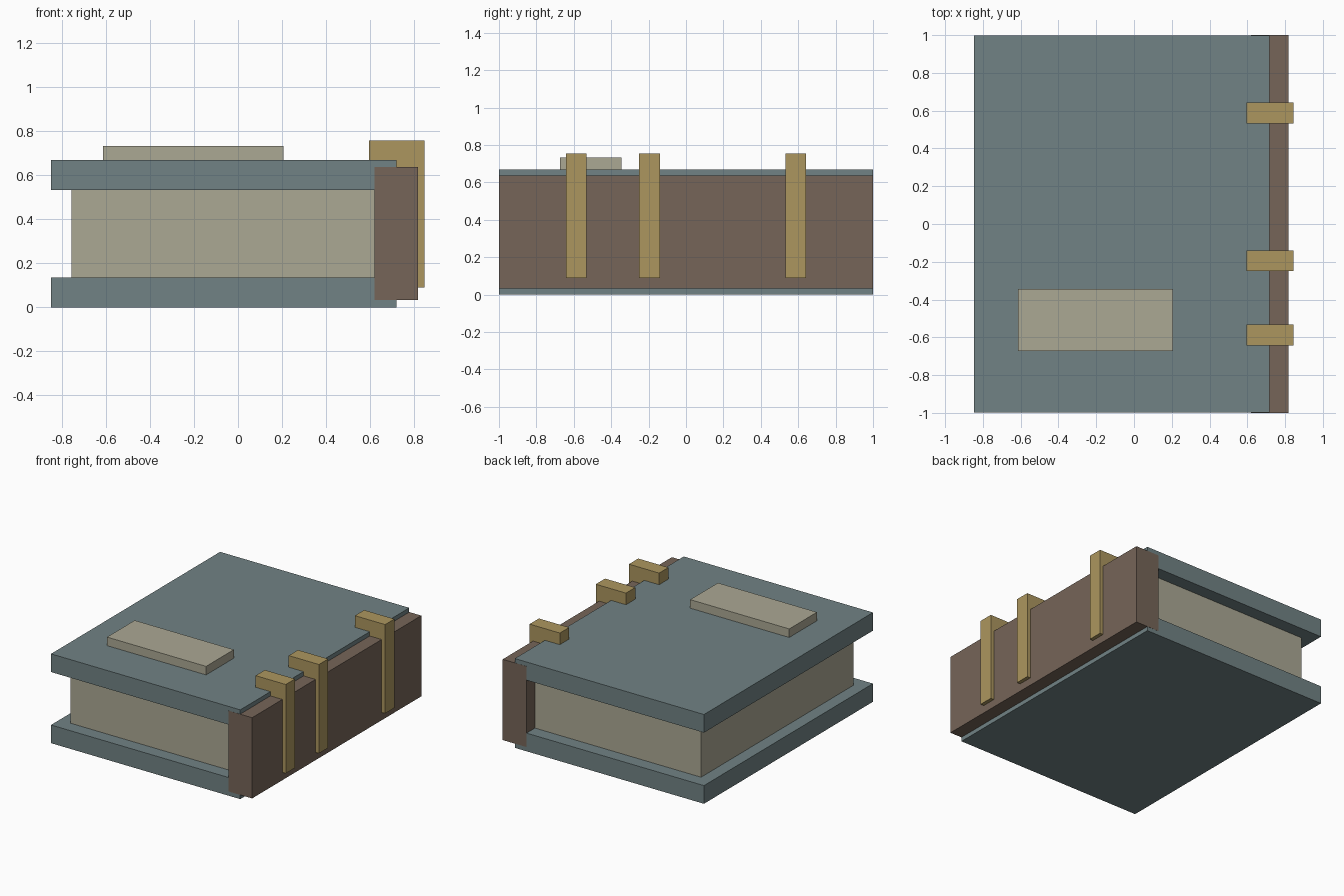
import bpy
import bmesh
from mathutils import Vector

if "Cube" in bpy.data.objects:
    bpy.data.objects.remove(bpy.data.objects["Cube"], do_unlink=True)


def make_material(name, rgb):
    mat = bpy.data.materials.new(name)
    mat.use_nodes = True
    colour = (*rgb, 1.0)
    mat.diffuse_color = colour
    mat.node_tree.nodes["Principled BSDF"].inputs["Base Color"].default_value = colour
    return mat


def add_box(name, x, y, z, mat):
    """Box spanning the given (low, high) range on each axis."""
    low, high = Vector((x[0], y[0], z[0])), Vector((x[1], y[1], z[1]))
    size = high - low
    bm = bmesh.new()
    bmesh.ops.create_cube(bm, size=1.0)
    bmesh.ops.scale(bm, vec=size, verts=bm.verts)
    mesh = bpy.data.meshes.new(name)
    bm.to_mesh(mesh)
    bm.free()
    mesh.materials.append(mat)
    obj = bpy.data.objects.new(name, mesh)
    obj.location = (low + high) / 2
    bpy.context.collection.objects.link(obj)
    return obj


cover_teal = make_material("cover_teal", (0.165, 0.225, 0.232))
paper = make_material("paper", (0.407, 0.392, 0.296))
leather_brown = make_material("leather_brown", (0.181, 0.130, 0.098))
brass = make_material("brass", (0.413, 0.305, 0.114))

# Two cover boards, a hair shorter than the spine
for name, z in (("bottom_cover", (0, 0.136)), ("top_cover", (0.532, 0.668))):
    add_box(name, (-0.848, 0.718), (-0.999, 0.999), z, cover_teal)

# Page block, inset from the cover edges
add_box("page_block", (-0.755, 0.64), (-0.9, 0.9), (0.136, 0.532), paper)

# Spine
add_box("spine", (0.62, 0.817), (-1, 1), (0.032, 0.636), leather_brown)

# Raised bands wrapping over the spine
for i, y in enumerate((-0.587, -0.195, 0.587)):
    add_box(f"spine_band_{i + 1}", (0.595, 0.845), (y - 0.055, y + 0.055),
            (0.09, 0.755), brass)

# Title plate on the top cover
add_box("title_plate", (-0.613, 0.207), (-0.673, -0.345), (0.66, 0.732), paper)
